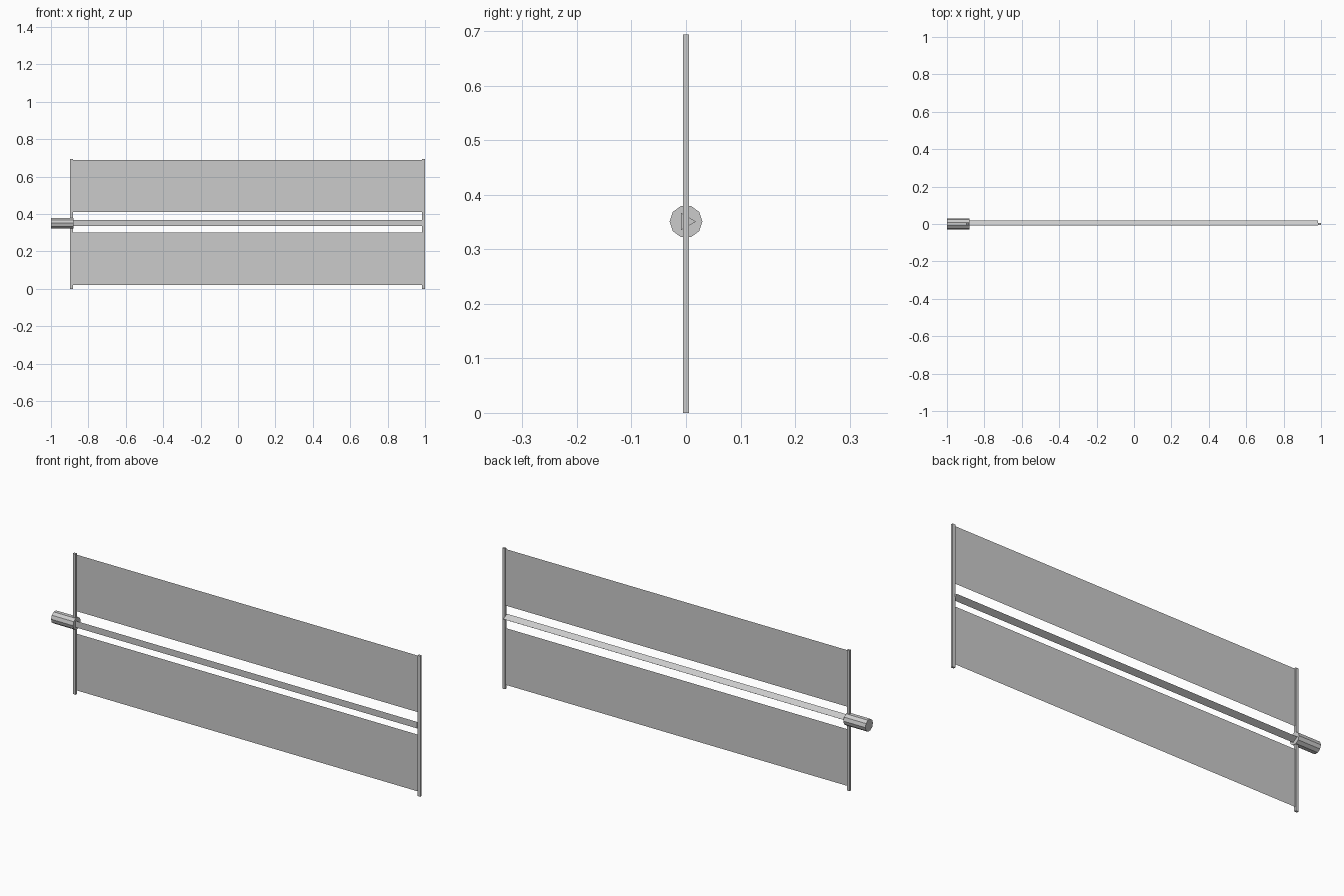
import bpy, bmesh
from math import cos, sin, pi

if "Cube" in bpy.data.objects:
    bpy.data.objects.remove(bpy.data.objects["Cube"])

MID = 0.351          # height of the mast axis
X0, X1 = -0.89, 0.992  # end bar positions


def make(name, verts, faces):
    me = bpy.data.meshes.new(name)
    me.from_pydata(verts, [], faces)
    ob = bpy.data.objects.new(name, me)
    bpy.context.collection.objects.link(ob)
    bm = bmesh.new()
    bm.from_mesh(me)
    bmesh.ops.recalc_face_normals(bm, faces=bm.faces)
    bm.to_mesh(me)
    bm.free()
    return ob


def prism_x(name, sides, radius, xa, xb):
    """Regular prism along x with one corner pointing to +y."""
    ring = [(radius * cos(2 * pi * i / sides), MID + radius * sin(2 * pi * i / sides))
            for i in range(sides)]
    verts = [(x, y, z) for x in (xa, xb) for y, z in ring]
    faces = [tuple(range(sides)), tuple(range(sides, 2 * sides))]
    faces += [(i, (i + 1) % sides, (i + 1) % sides + sides, i + sides) for i in range(sides)]
    return make(name, verts, faces)


def box(name, x, z, hx, hy, hz):
    verts = [(x + a * hx, b * hy, z + c * hz)
             for a in (-1, 1) for b in (-1, 1) for c in (-1, 1)]
    faces = [(0, 1, 3, 2), (4, 5, 7, 6), (0, 1, 5, 4),
             (2, 3, 7, 6), (0, 2, 6, 4), (1, 3, 7, 5)]
    return make(name, verts, faces)


# root canister and triangular mast
prism_x("mast_canister", 10, 0.03, -1.0, -0.88)
prism_x("mast", 3, 0.0185, -0.88, X1 - 0.007)

# upright end bars
for name, x in (("inner_bar", X0), ("outer_bar", X1)):
    box(name, x, 0.347, 0.0075, 0.0055, 0.347)

# thin blanket sheets above and below the mast
for name, za, zb in (("lower_blanket", 0.02, 0.30), ("upper_blanket", 0.411, 0.69)):
    make(name, [(X0, 0, za), (X1, 0, za), (X1, 0, zb), (X0, 0, zb)], [(0, 1, 2, 3)])
